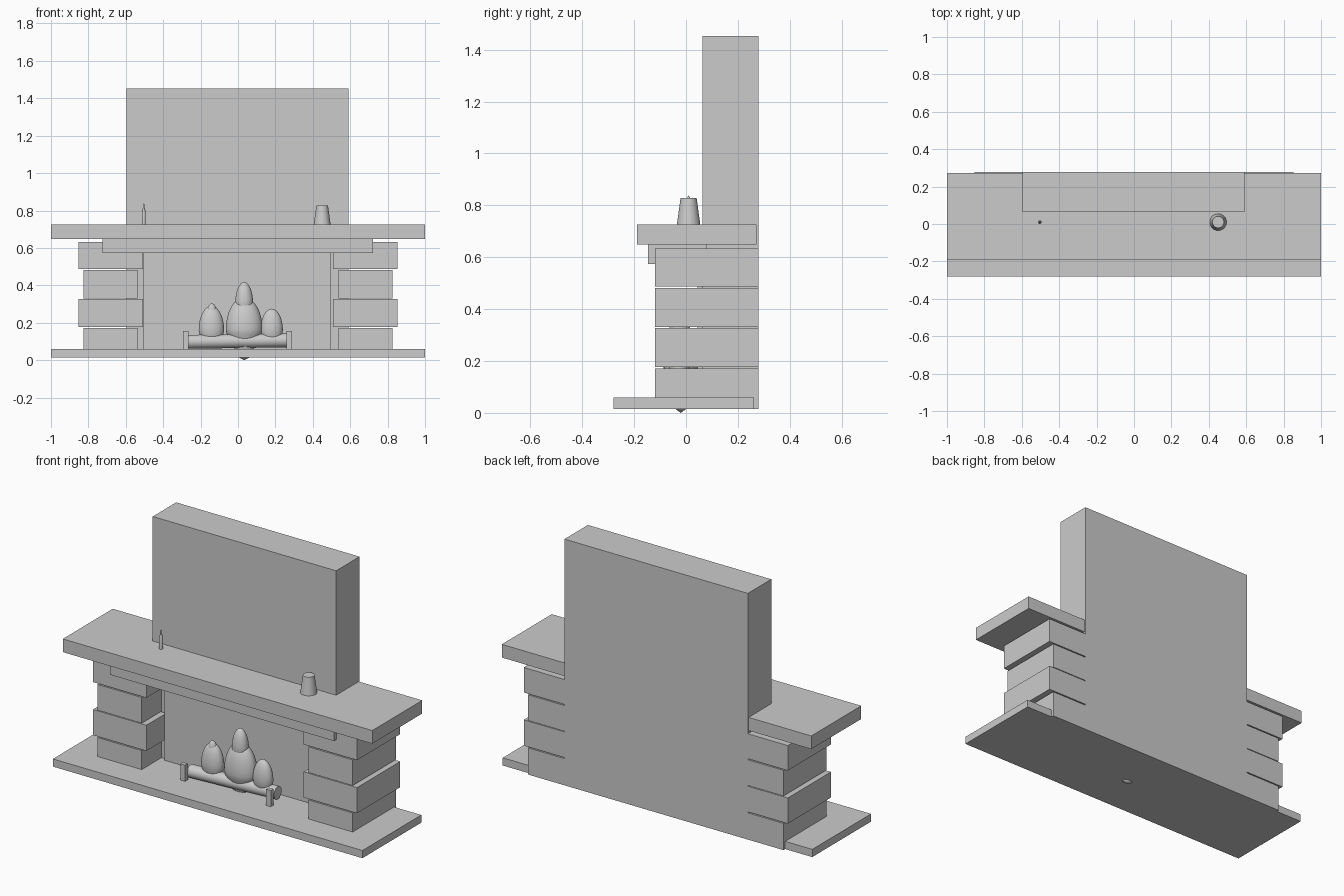
import bpy, bmesh, math
from mathutils import Vector

cube = bpy.data.objects.get("Cube")
if cube:
    bpy.data.objects.remove(cube, do_unlink=True)

# One plain colour
grey = bpy.data.materials.new("plain grey")
grey.use_nodes = True
tone = (0.6, 0.6, 0.6, 1)
grey.diffuse_color = tone
grey.node_tree.nodes["Principled BSDF"].inputs["Base Color"].default_value = tone


def finish(name, bm):
    bmesh.ops.recalc_face_normals(bm, faces=bm.faces[:])
    mesh = bpy.data.meshes.new(name)
    bm.to_mesh(mesh)
    bm.free()
    mesh.materials.append(grey)
    ob = bpy.data.objects.new(name, mesh)
    bpy.context.collection.objects.link(ob)
    return ob


def smooth(ob):
    bpy.ops.object.select_all(action="DESELECT")
    ob.select_set(True)
    bpy.context.view_layer.objects.active = ob
    bpy.ops.object.shade_smooth_by_angle(angle=math.radians(40))


def box(name, x, y, z):
    """Box from (low, high) pairs."""
    bm = bmesh.new()
    bmesh.ops.create_cube(bm, size=1)
    for v in bm.verts:
        v.co = [sum(r) / 2 + c * (r[1] - r[0]) for r, c in zip((x, y, z), v.co)]
    return finish(name, bm)


def lathe(name, centre, profile, flatten=1.0, steps=32):
    """Spin (radius, height) points round z; flatten scales the depth."""
    bm = bmesh.new()
    verts = [bm.verts.new((r, 0, z)) for r, z in profile]
    edges = [bm.edges.new(pair) for pair in zip(verts, verts[1:])]
    bmesh.ops.spin(bm, geom=verts + edges, cent=(0, 0, 0), axis=(0, 0, 1),
                   angle=math.tau, steps=steps)
    bmesh.ops.remove_doubles(bm, verts=bm.verts[:], dist=0.0001)
    for v in bm.verts:
        v.co.y *= flatten
    ob = finish(name, bm)
    ob.location = centre
    smooth(ob)
    return ob


def dome(radius, low, high, count=8):
    """Quarter-ellipse profile narrowing upward."""
    turns = [math.pi / 2 * i / count for i in range(count + 1)]
    return [(radius * math.cos(a), low + (high - low) * math.sin(a)) for a in turns]


# Chimney wall, hearth, mantel
BACK, BASE, FLOOR, SHELF = 0.279, 0.015, 0.06, 0.726
box("chimney_wall", (-0.595, 0.59), (0.063, BACK), (BASE, 1.453))
box("hearth_slab", (-1, 1), (-0.28, 0.263), (BASE, FLOOR))
box("mantel_shelf", (-1, 1), (-0.189, 0.272), (0.649, SHELF))
box("mantel_beam", (-0.725, 0.722), (-0.146, 0.08), (0.574, 0.65))
box("firebox_panel", (-0.505, 0.496), (0.045, 0.07), (FLOOR, 0.6))

# Stone piers: alternate narrow and wide blocks with thin gaps
rows = [(BASE, 0.171), (0.177, 0.327), (0.331, 0.481), (0.487, 0.633)]
for i, height in enumerate(rows):
    inner, outer = (0.508, 0.853) if i % 2 else (0.538, 0.825)
    box(f"right_pier_stone_{i + 1}", (-outer, -inner), (-0.12, BACK), height)
    box(f"left_pier_stone_{i + 1}", (inner, outer), (-0.12, BACK), height)

# Log and its two upright rests
start, end = Vector((-0.27, -0.05, 0.098)), Vector((0.275, -0.025, 0.106))
bm = bmesh.new()
bmesh.ops.create_cone(bm, cap_ends=True, segments=32, radius1=0.037,
                      radius2=0.037, depth=(end - start).length)
log = finish("log", bm)
log.location = (start + end) / 2
log.rotation_euler = (end - start).to_track_quat("Z", "Y").to_euler()
smooth(log)
for name, x in (("right_log_rest", -0.28), ("left_log_rest", 0.274)):
    box(name, (x - 0.015, x + 0.015), (-0.11, -0.085), (FLOOR - 0.01, 0.155))

# Flames: flattened drops, the larger two with a separate tip
FLAT = 0.68
lathe("main_flame", (0.033, -0.02, 0),
      [(0, 0), (0.03, 0.015), (0.05, 0.06), (0.07, 0.11), (0.094, 0.14)]
      + dome(0.098, 0.165, 0.335), FLAT)
lathe("main_flame_tip", (0.033, -0.025, 0),
      [(0, 0.22), (0.035, 0.25)] + dome(0.048, 0.3, 0.418), 0.85)
lathe("right_flame", (-0.142, -0.03, 0),
      [(0, 0.07), (0.04, 0.09), (0.062, 0.13)] + dome(0.068, 0.16, 0.29), FLAT)
lathe("right_flame_tip", (-0.14, -0.035, 0),
      [(0, 0.23)] + dome(0.025, 0.26, 0.303), 0.85)
lathe("left_flame", (0.18, -0.025, 0),
      [(0, 0.07), (0.035, 0.09), (0.055, 0.13)] + dome(0.06, 0.16, 0.275), FLAT)

# Ornaments on the mantel
lathe("tapered_pot", (0.45, 0.01, SHELF),
      [(0, 0), (0.045, 0), (0.031, 0.102), (0, 0.102)])
lathe("small_bottle", (-0.504, 0.01, SHELF),
      [(0, 0), (0.01, 0), (0.01, 0.07), (0.005, 0.085), (0.005, 0.105), (0, 0.112)],
      steps=16)
